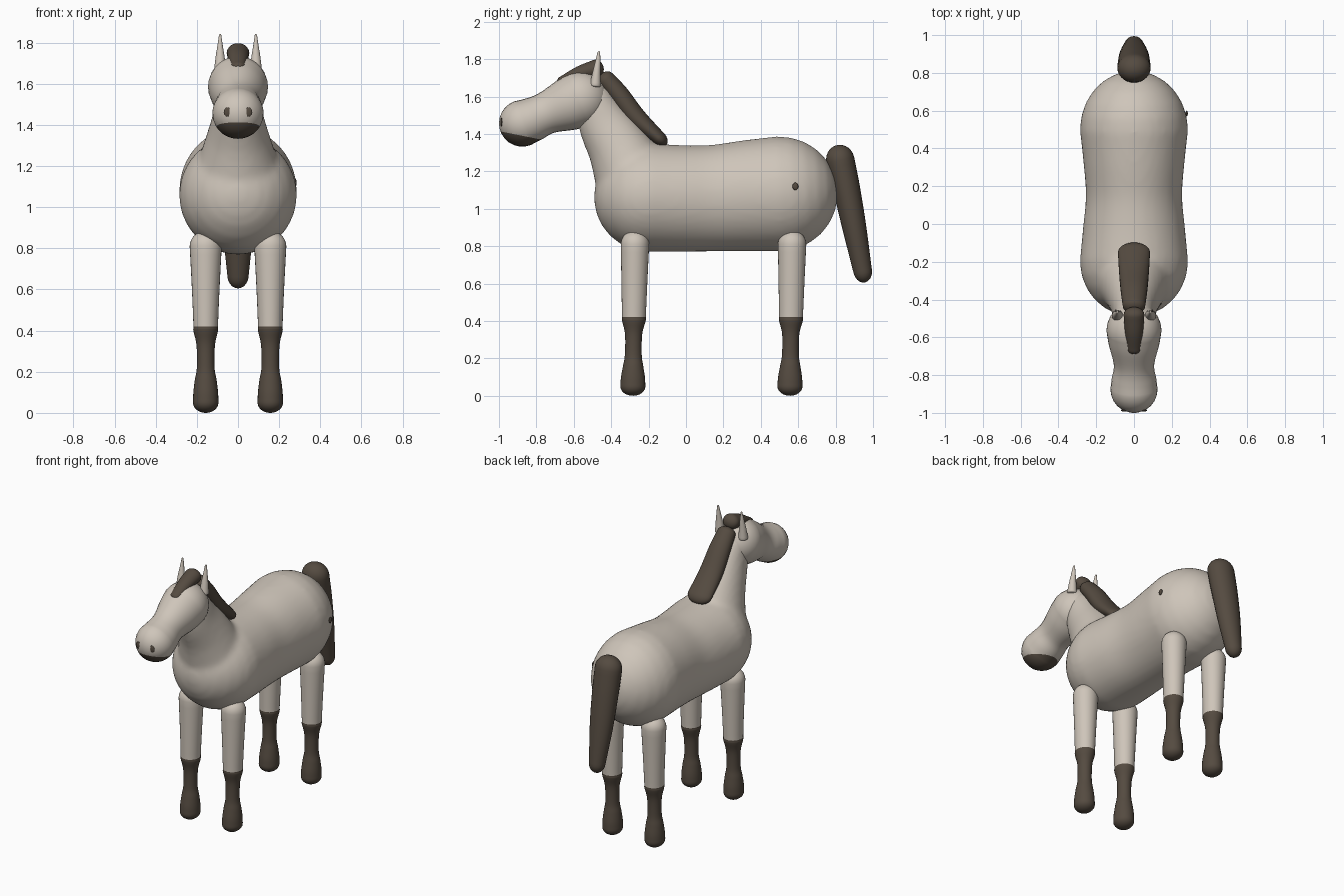
import bpy, bmesh, math
from mathutils import Vector

if "Cube" in bpy.data.objects:
    bpy.data.objects.remove(bpy.data.objects["Cube"])


def material(name, rgb):
    m = bpy.data.materials.new(name)
    m.diffuse_color = (*rgb, 1)
    m.use_nodes = True
    m.node_tree.nodes["Principled BSDF"].inputs["Base Color"].default_value = m.diffuse_color
    return m


COAT = material("pale coat", (0.62, 0.56, 0.49))
DARK = material("dark brown", (0.09, 0.07, 0.052))


def smooth_path(st, steps=5):
    """Catmull-Rom through (y, z, half width x, half depth) stations."""
    p = [Vector(s) for s in st]
    p = [2 * p[0] - p[1]] + p + [2 * p[-1] - p[-2]]
    out = []
    for i in range(1, len(p) - 2):
        a, b, c, d = p[i - 1:i + 3]
        for k in range(steps):
            t = k / steps
            out.append(0.5 * (2 * b + (c - a) * t + (2 * a - 5 * b + 4 * c - d) * t * t
                              + (3 * b - a - 3 * c + d) * t ** 3))
    return out + [p[-2]]


def add_tube(bm, st, caps, x=0.0, sides=28):
    """Loft elliptical rings along a path in the yz plane, with domed ends."""
    pts = smooth_path(st)
    tang = []
    for i in range(len(pts)):
        d = pts[min(i + 1, len(pts) - 1)] - pts[max(i - 1, 0)]
        tang.append(Vector((d[0], d[1])).normalized())
    rings = [(p[0], p[1], p[2], p[3], t) for p, t in zip(pts, tang)]

    def dome(ring, length, sign):
        y, z, rx, rn, t = ring
        res = []
        for k in range(1, 7):
            a = math.radians(84) * k / 6
            o = sign * length * math.sin(a)
            res.append((y + t[0] * o, z + t[1] * o, rx * math.cos(a), rn * math.cos(a), t))
        return res

    rings = dome(rings[0], caps[0], -1)[::-1] + rings + dome(rings[-1], caps[1], 1)
    loops = []
    for y, z, rx, rn, t in rings:
        loops.append([bm.verts.new((x + rx * math.cos(a), y - t[1] * rn * math.sin(a),
                                    z + t[0] * rn * math.sin(a)))
                      for a in (2 * math.pi * j / sides for j in range(sides))])
    for r, s in zip(loops, loops[1:]):
        for j in range(sides):
            k = (j + 1) % sides
            bm.faces.new((r[j], r[k], s[k], s[j]))
    bm.faces.new(loops[0][::-1])
    bm.faces.new(loops[-1])


def finish(bm, name, mats, split=None):
    """Optionally split at a plane: faces below it take the second material."""
    if split:
        co, no = Vector(split[0]), Vector(split[1])
        bmesh.ops.bisect_plane(bm, geom=bm.verts[:] + bm.edges[:] + bm.faces[:],
                               plane_co=co, plane_no=no)
        for f in bm.faces:
            f.material_index = int((f.calc_center_median() - co).dot(no) < 0)
    bmesh.ops.recalc_face_normals(bm, faces=bm.faces[:])
    for f in bm.faces:
        f.smooth = True
    me = bpy.data.meshes.new(name)
    bm.to_mesh(me)
    bm.free()
    for m in mats:
        me.materials.append(m)
    ob = bpy.data.objects.new(name, me)
    bpy.context.collection.objects.link(ob)
    return ob


def tube(name, st, caps, mats, x=0.0, split=None):
    bm = bmesh.new()
    add_tube(bm, st, caps, x)
    return finish(bm, name, mats, split)


def patch(name, loc, size):
    """Thin dark ellipsoid lying on the surface."""
    bm = bmesh.new()
    bmesh.ops.create_uvsphere(bm, u_segments=14, v_segments=8, radius=1)
    bmesh.ops.scale(bm, vec=size, verts=bm.verts)
    bmesh.ops.translate(bm, vec=loc, verts=bm.verts)
    return finish(bm, name, [DARK])


# Torso and neck, fused into one soft surface
bm = bmesh.new()
add_tube(bm, [(-0.2, 1.06, 0.287, 0.29), (-0.02, 1.055, 0.27, 0.285), (0.15, 1.057, 0.255, 0.285),
              (0.33, 1.07, 0.268, 0.297), (0.5, 1.08, 0.287, 0.307)], (0.292, 0.312), sides=40)
add_tube(bm, [(-0.25, 1.1, 0.24, 0.23), (-0.35, 1.31, 0.165, 0.175),
              (-0.44, 1.46, 0.12, 0.14), (-0.50, 1.60, 0.1, 0.1)], (0.12, 0.06))
torso = finish(bm, "torso_and_neck", [COAT])
rm = torso.modifiers.new("fuse", 'REMESH')
rm.mode, rm.voxel_size, rm.use_smooth_shade = 'VOXEL', 0.018, True
sm = torso.modifiers.new("soften", 'SMOOTH')
sm.factor, sm.iterations = 0.5, 8

# Head with dark chin
tube("head", [(-0.565, 1.585, 0.146, 0.15), (-0.64, 1.554, 0.133, 0.14), (-0.745, 1.512, 0.107, 0.113),
              (-0.82, 1.478, 0.118, 0.118), (-0.875, 1.457, 0.125, 0.125)],
     (0.15, 0.125), [COAT, DARK], split=((0, -1, 1.415), (0, 0.2, 1)))

# Forelock, mane and tail
tube("forelock", [(-0.66, 1.685, 0.036, 0.025), (-0.57, 1.722, 0.048, 0.04),
                  (-0.48, 1.75, 0.055, 0.048)], (0.03, 0.04), [DARK])
tube("mane", [(-0.43, 1.69, 0.06, 0.05), (-0.36, 1.61, 0.07, 0.055),
              (-0.27, 1.49, 0.078, 0.055), (-0.15, 1.38, 0.085, 0.04)], (0.04, 0.06), [DARK])
tube("tail", [(0.825, 1.26, 0.088, 0.076), (0.86, 1.1, 0.085, 0.072),
              (0.9, 0.9, 0.075, 0.064), (0.944, 0.67, 0.052, 0.05)], (0.082, 0.065), [DARK])

# Paired parts
LEG = [(0.05, 0.062, 0.067), (0.1, 0.06, 0.064), (0.16, 0.053, 0.054), (0.22, 0.043, 0.045),
       (0.33, 0.045, 0.046), (0.40, 0.06, 0.063), (0.43, 0.06, 0.064),
       (0.6, 0.067, 0.069), (0.81, 0.078, 0.076)]
for side, sx in (("left", -1), ("right", 1)):
    for end, y in (("front", -0.275), ("hind", 0.565)):
        tube(f"{end}_leg_{side}", [(y - 0.01 + 0.015 * z, z, rx, ry) for z, rx, ry in LEG],
             (0.05, 0.075), [COAT, DARK], x=sx * 0.157, split=((0, 0, 0.42), (0, 0, 1)))
    tube(f"ear_{side}", [(-0.485, 1.66, 0.03, 0.03), (-0.478, 1.73, 0.022, 0.021),
                         (-0.472, 1.78, 0.014, 0.015), (-0.466, 1.835, 0.006, 0.007)],
         (0.01, 0.008), [COAT], x=sx * 0.087)
    patch(f"nostril_{side}", (sx * 0.05, -0.987, 1.463), (0.02, 0.006, 0.023))

# Small flank mark
patch("flank_mark", (0.279, 0.585, 1.12), (0.006, 0.016, 0.02))
